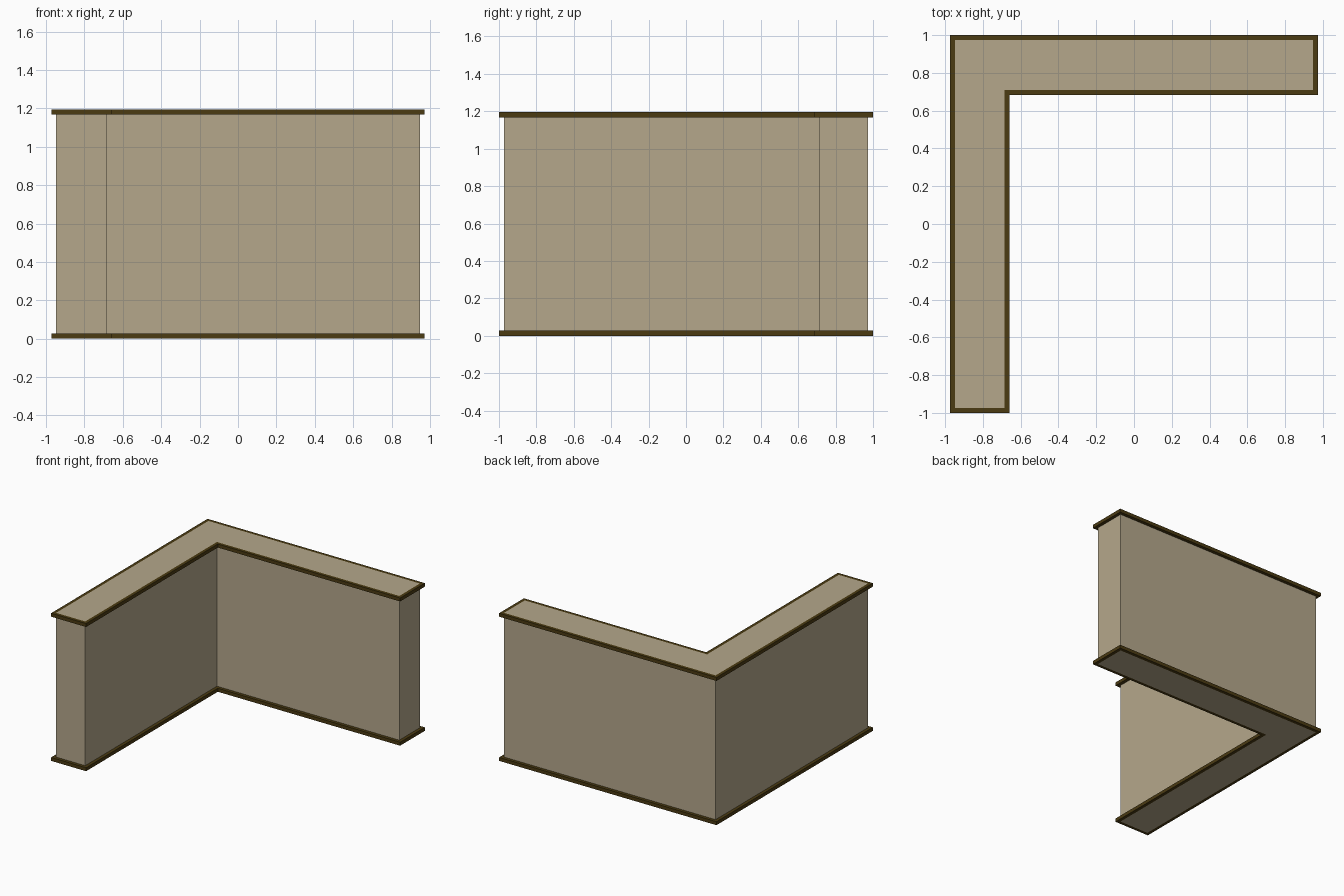
import bpy, bmesh

if "Cube" in bpy.data.objects:
    bpy.data.objects.remove(bpy.data.objects["Cube"])

HEIGHT, TRIM_H, TRIM_W = 1.195, 0.028, 0.026


def material(name, rgb):
    m = bpy.data.materials.new(name)
    m.diffuse_color = (*rgb, 1)
    m.use_nodes = True
    m.node_tree.nodes["Principled BSDF"].inputs["Base Color"].default_value = m.diffuse_color
    return m


tan = material("tan_plaster", (0.46, 0.39, 0.26))
brown = material("dark_brown_trim", (0.07, 0.043, 0.006))


def outline(d):
    """L-shaped plan, pushed outward by d from the wall faces."""
    x0, x1, y0, y1 = -0.947 - d, 0.947 + d, -0.974 - d, 0.974 + d
    xi, yi = -0.686 + d, 0.71 - d
    return [(x0, y0), (xi, y0), (xi, yi), (x1, yi), (x1, y1), (x0, y1)]


def finish(bm, name, mat):
    bmesh.ops.recalc_face_normals(bm, faces=bm.faces[:])
    me = bpy.data.meshes.new(name)
    bm.to_mesh(me)
    bm.free()
    me.materials.append(mat)
    ob = bpy.data.objects.new(name, me)
    bpy.context.collection.objects.link(ob)
    return ob


def loop(bm, d, z):
    return [bm.verts.new((x, y, z)) for x, y in outline(d)]


def bridge(bm, a, b):
    for i in range(len(a)):
        j = (i + 1) % len(a)
        bm.faces.new((a[i], a[j], b[j], b[i]))


# L-shaped wall, split at the corner so the two arms have clean quad caps
bm = bmesh.new()
low, high = loop(bm, 0, 0), loop(bm, 0, HEIGHT)
bridge(bm, low, high)
for ring in (low, high):
    bm.faces.new((ring[0], ring[1], ring[2], ring[5]))
    bm.faces.new((ring[2], ring[3], ring[4], ring[5]))
finish(bm, "corner_wall", tan)

# Trim strips running around the wall at the floor and at the top
for name, z in (("bottom_trim", 0), ("top_trim", HEIGHT - TRIM_H)):
    bm = bmesh.new()
    rings = [loop(bm, d, h) for d, h in (
        (0, z), (TRIM_W, z), (TRIM_W, z + TRIM_H), (0, z + TRIM_H))]
    for k in range(4):
        bridge(bm, rings[k], rings[(k + 1) % 4])
    finish(bm, name, brown)
